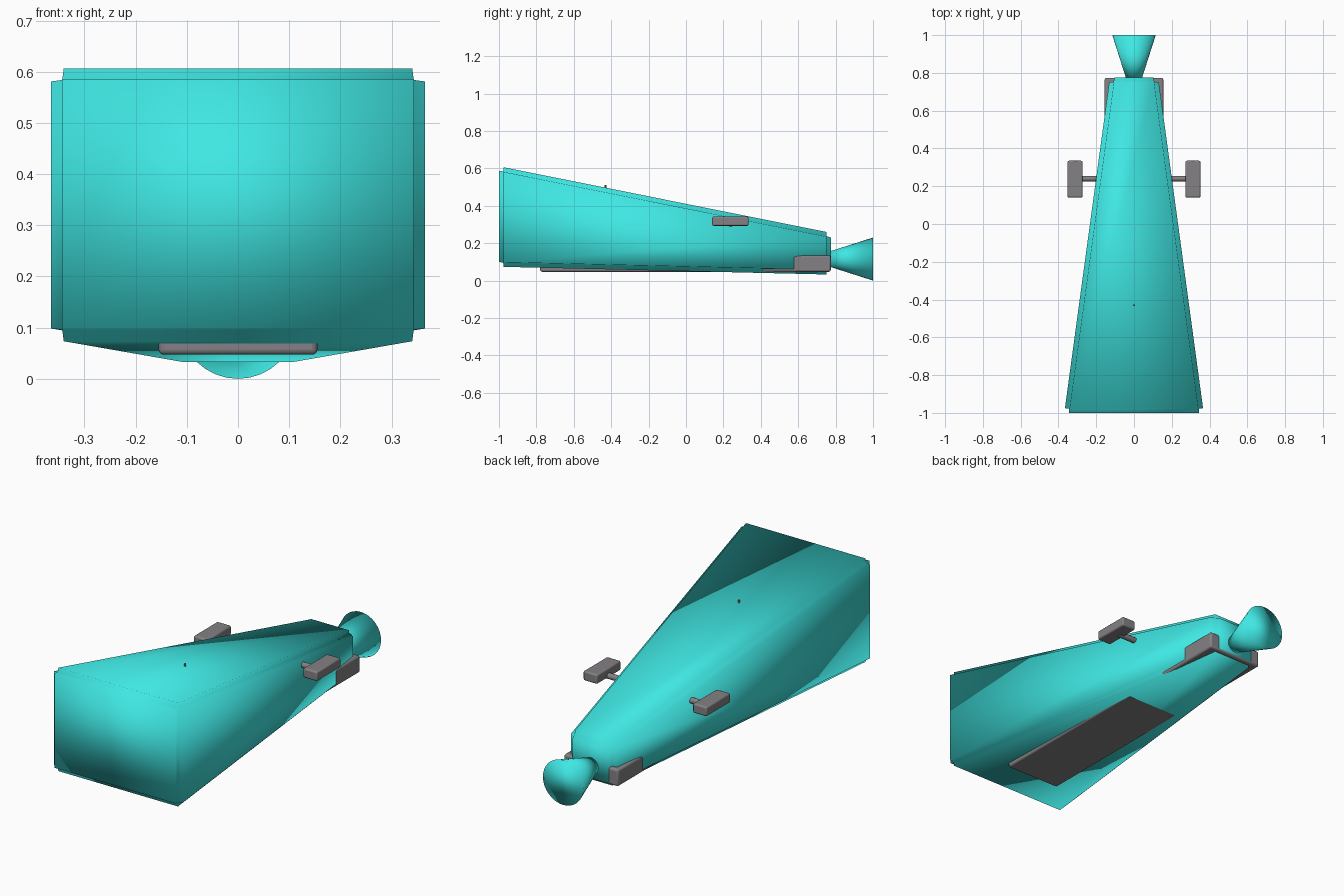
import bpy, bmesh, math
from itertools import product

if "Cube" in bpy.data.objects:
    bpy.data.objects.remove(bpy.data.objects["Cube"])


def material(name, color):
    m = bpy.data.materials.new(name)
    m.diffuse_color = color
    m.use_nodes = True
    m.node_tree.nodes["Principled BSDF"].inputs["Base Color"].default_value = m.diffuse_color
    return m


TEAL = material("teal", (0.05, 0.80, 0.77, 1))
DARK = material("dark", (0.23, 0.22, 0.23, 1))


def finish(obj, name, mat, full_smooth=False):
    obj.name = name
    obj.data.materials.append(mat)
    bpy.ops.object.select_all(action='DESELECT')
    obj.select_set(True)
    bpy.context.view_layer.objects.active = obj
    if full_smooth:
        bpy.ops.object.shade_smooth()
    else:
        bpy.ops.object.shade_smooth_by_angle(angle=math.radians(35))
    return obj


def block(name, lo, hi, bevel):
    bpy.ops.mesh.primitive_cube_add(size=1, location=[(a + b) / 2 for a, b in zip(lo, hi)])
    obj = bpy.context.object
    obj.scale = [b - a for a, b in zip(lo, hi)]
    bpy.ops.object.transform_apply(location=False, rotation=False, scale=True)
    mod = obj.modifiers.new("bevel", 'BEVEL')
    mod.width, mod.segments = bevel, 3
    return finish(obj, name, DARK)


# Tapered hull: half width, bottom and top at the nose and the tail
Y0, Y1, INSET = -1.0, 0.775, 0.025
NOSE, TAIL = (0.369, 0.074, 0.611), (0.128, 0.032, 0.255)


def hull_point(signs, inset):
    y = (Y0 + inset[1]) if signs[1] < 0 else (Y1 - inset[1])
    t = (y - Y0) / (Y1 - Y0)
    w, bottom, top = (a + (b - a) * t for a, b in zip(NOSE, TAIL))
    z = top - inset[2] if signs[2] > 0 else bottom + inset[2]
    return (signs[0] * (w - inset[0]), y, z)


bm = bmesh.new()
face_v, inner = {}, {}
for s in product((-1, 1), repeat=3):
    inner[s] = bm.verts.new(hull_point(s, [INSET * 0.9] * 3))
    for axis in range(3):
        inset = [0 if i == axis else INSET for i in range(3)]
        face_v[s, axis] = bm.verts.new(hull_point(s, inset))

# Six panels, each with a recessed wall along its four edges
for axis, side in product(range(3), (-1, 1)):
    ring = []
    for a, b in ((-1, -1), (1, -1), (1, 1), (-1, 1)):
        s = [a, b]
        s.insert(axis, side)
        ring.append(tuple(s))
    bm.faces.new([face_v[s, axis] for s in ring])
    for p, q in zip(ring, ring[1:] + ring[:1]):
        bm.faces.new((face_v[q, axis], face_v[p, axis], inner[p], inner[q]))
bmesh.ops.recalc_face_normals(bm, faces=bm.faces)
mesh = bpy.data.meshes.new("hull")
bm.to_mesh(mesh)
bm.free()
hull = bpy.data.objects.new("hull", mesh)
bpy.context.collection.objects.link(hull)
finish(hull, "hull", TEAL, True)

# Chassis block, showing under the nose and beside the tail
block("chassis", (-0.155, -0.78, 0.047), (0.155, 0.774, 0.134), 0.01)

# Rear thruster cone
bpy.ops.mesh.primitive_cone_add(vertices=32, radius1=0.115, radius2=0, depth=0.36,
                                location=(0, 0.82, 0.115), rotation=(math.pi / 2, 0, 0))
finish(bpy.context.object, "thruster", TEAL, True)

# Side pods on short struts
for side, label in ((-1, "left"), (1, "right")):
    xs = sorted((side * 0.272, side * 0.352))
    block(label + "_pod", (xs[0], 0.14, 0.293), (xs[1], 0.335, 0.342), 0.008)
    bpy.ops.mesh.primitive_cylinder_add(vertices=16, radius=0.015, depth=0.16,
                                        location=(side * 0.22, 0.24, 0.302),
                                        rotation=(0, math.pi / 2, 0))
    finish(bpy.context.object, label + "_strut", DARK)

# Tiny pin on the roof
bpy.ops.mesh.primitive_cylinder_add(vertices=12, radius=0.005, depth=0.03,
                                    location=(0, -0.43, 0.495))
finish(bpy.context.object, "roof_pin", DARK)
